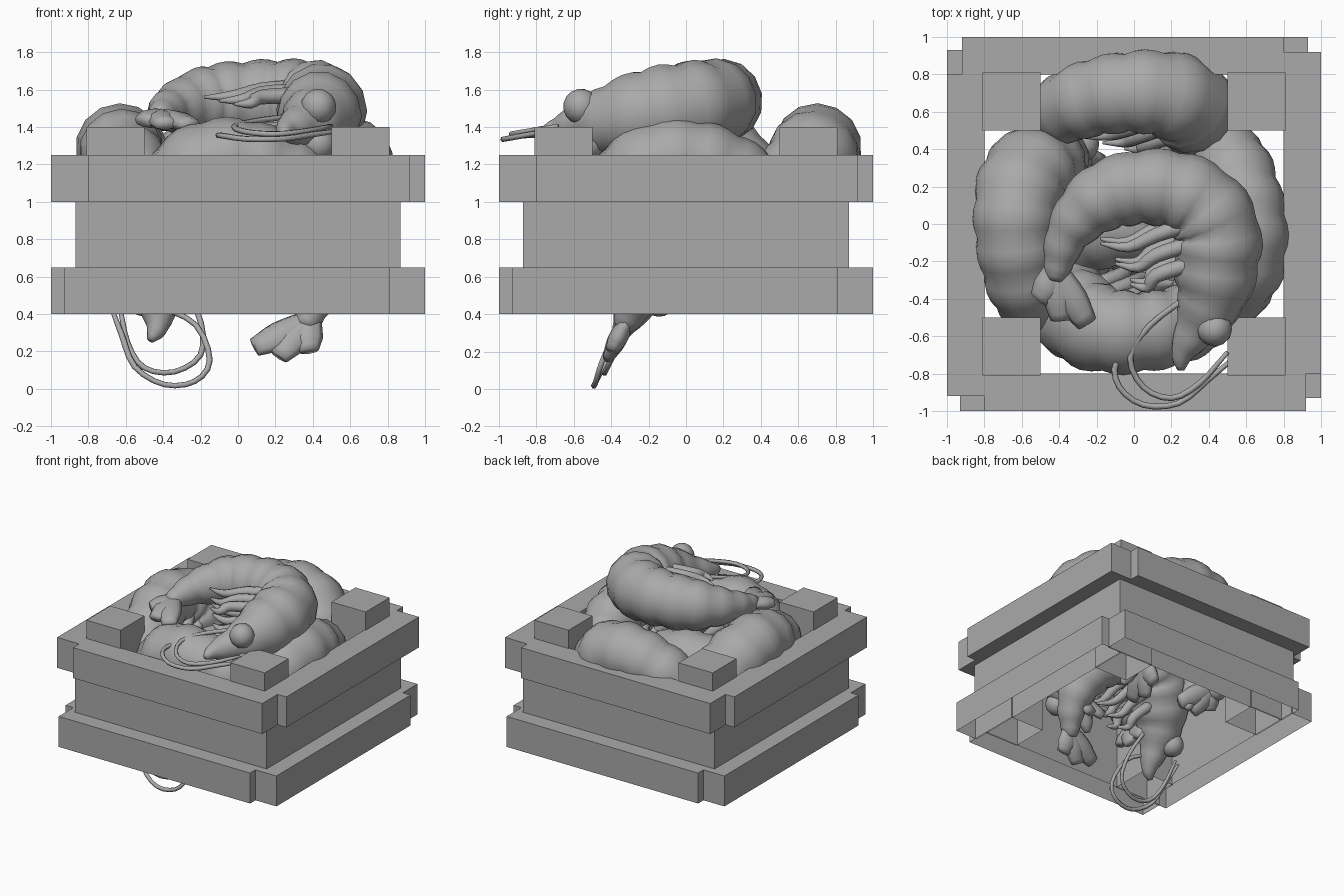
import bpy
import bmesh
import math
from mathutils import Vector, Matrix

cube = bpy.data.objects.get("Cube")
if cube:
    bpy.data.objects.remove(cube, do_unlink=True)

grey = bpy.data.materials.new("plain_grey")
grey.use_nodes = True
COLOR = (0.4, 0.4, 0.4, 1)
grey.diffuse_color = COLOR
grey.node_tree.nodes["Principled BSDF"].inputs["Base Color"].default_value = COLOR


def add_object(name, mesh):
    obj = bpy.data.objects.new(name, mesh)
    bpy.context.collection.objects.link(obj)
    return obj


def finish(bm, name, smooth):
    for f in bm.faces:
        f.smooth = smooth
    mesh = bpy.data.meshes.new(name)
    bm.to_mesh(mesh)
    bm.free()
    mesh.materials.append(grey)
    return mesh


def box(name, lo, hi, turn, open_base=False):
    lo, hi = Vector(lo), Vector(hi)
    bm = bmesh.new()
    bmesh.ops.create_cube(bm, size=1)
    if open_base:
        base = [f for f in bm.faces if f.normal.z < -0.5]
        bmesh.ops.delete(bm, geom=base, context="FACES_ONLY")
    bm.transform(Matrix.Rotation(math.radians(turn), 4, "Z")
                 @ Matrix.Translation((lo + hi) / 2)
                 @ Matrix.Diagonal((*(hi - lo), 1)))
    add_object(name, finish(bm, name, False))


def spline(points, steps):
    """Catmull-Rom samples through (x, y, z, radius) points."""
    p = [Vector(q) for q in points]
    p = [2 * p[0] - p[1]] + p + [2 * p[-1] - p[-2]]
    out = []
    for a, b, c, d in zip(p, p[1:], p[2:], p[3:]):
        for k in range(steps):
            t = k / steps
            out.append(0.5 * (2 * b + (c - a) * t + (2 * a - 5 * b + 4 * c - d) * t * t
                              + (3 * b - a - 3 * c + d) * t ** 3))
    return out + [p[-2]]


def tube(bm, points, sides=8, steps=3, height=1.0, ripple=0.0):
    """Tapered tube; height scales its section across the curl plane."""
    path = spline(points, steps)
    rings = []
    for i, s in enumerate(path):
        along = (path[min(i + 1, len(path) - 1)] - path[max(i - 1, 0)]).to_3d().normalized()
        side = Vector((0, 0, 1)).cross(along).normalized()
        up = along.cross(side)
        r = max(s.w, 0.004) * (1 + ripple * math.sin(math.pi * (i % steps) / steps))
        ring = []
        for k in range(sides):
            a = math.tau * k / sides
            ring.append(bm.verts.new(s.to_3d() + r * (math.cos(a) * side + height * math.sin(a) * up)))
        rings.append(ring)
    for a, b in zip(rings, rings[1:]):
        for k in range(sides):
            n = (k + 1) % sides
            bm.faces.new((a[k], a[n], b[n], b[k]))
    bm.faces.new(rings[0])
    bm.faces.new(rings[-1])
    bmesh.ops.recalc_face_normals(bm, faces=bm.faces)


# Crate: four identical sides, with the rails lapped like a pinwheel
for n, label in enumerate(("front", "left", "back", "right")):
    box(label + "_lower_rail", (-0.93, -1, 0.4), (0.81, -0.8, 0.65), 90 * n, True)
    box(label + "_panel", (-0.87, -0.87, 0.65), (0.81, -0.8, 1.0), 90 * n)
    box(label + "_upper_rail", (-0.8, -1, 1.0), (0.92, -0.8, 1.25), 90 * n)
    box(label + "_corner_post", (0.5, -0.81, 0.4), (0.81, -0.5, 1.4), 90 * n, True)

# Curled body, from beak to tail root
bm = bmesh.new()
tube(bm, [(0.25, -0.79, 0, 0.02), (0.26, -0.7, 0, 0.06), (0.33, -0.57, 0, 0.11),
          (0.41, -0.4, 0, 0.18), (0.44, -0.2, 0, 0.22), (0.44, -0.02, 0, 0.22),
          (0.35, 0.12, 0, 0.21), (0.2, 0.19, 0, 0.2), (0.03, 0.2, 0, 0.19),
          (-0.14, 0.16, 0, 0.18), (-0.27, 0.06, 0, 0.15), (-0.36, -0.07, 0, 0.11),
          (-0.4, -0.2, 0, 0.08), (-0.42, -0.3, 0, 0.05)], 14, 4, 1.05, 0.09)
body = finish(bm, "body", True)

# Broad fanned tail of overlapping lobes
bm = bmesh.new()
for tip in ((-0.51, -0.41), (-0.39, -0.52), (-0.25, -0.54)):
    mid = (Vector(tip) + Vector((-0.41, -0.28))) / 2
    tube(bm, [(-0.42, -0.24, 0, 0.06), (*mid, 0, 0.085), (*tip, 0, 0.055)], 8, 3, 0.6)
tail = finish(bm, "tail", True)

# Round eyes on both sides of the head
bm = bmesh.new()
for z in (-0.1, 0.1):
    bmesh.ops.create_uvsphere(bm, u_segments=12, v_segments=8, radius=0.095,
                              matrix=Matrix.Translation((0.43, -0.55, z)))
eyes = finish(bm, "eyes", True)

# Three pairs of bent legs inside the curl
bm = bmesh.new()
for z in (-0.1, 0.1):
    for i in range(3):
        y = -0.11 * i
        tube(bm, [(0.3, y + 0.02, z, 0.045), (0.12, y - 0.04, z, 0.04),
                  (-0.03 + 0.05 * i, y - 0.11, z * 0.8, 0.03),
                  (-0.18 + 0.08 * i, y - 0.09, z * 0.7, 0.008)])
legs = finish(bm, "legs", True)

# Two looping feelers
bm = bmesh.new()
tube(bm, [(0.27, -0.4, 0.02, 0.016), (0.08, -0.55, 0.02, 0.016), (-0.02, -0.72, 0.02, 0.016),
          (0.05, -0.88, 0.02, 0.016), (0.2, -0.94, 0.02, 0.016), (0.35, -0.86, 0.02, 0.016),
          (0.5, -0.69, 0.02, 0.012)], 6)
tube(bm, [(0.3, -0.6, -0.03, 0.016), (0.08, -0.6, -0.03, 0.016), (-0.09, -0.74, -0.02, 0.016),
          (-0.08, -0.88, 0, 0.016), (0.05, -0.98, 0, 0.016), (0.24, -0.97, 0, 0.016),
          (0.4, -0.84, 0, 0.016), (0.53, -0.73, 0, 0.012)], 6)
feelers = finish(bm, "feelers", True)

WHOLE = (body, tail, eyes, legs, feelers)
BURIED = (body, tail, eyes, legs)


def shrimp(name, parts, center, heading, lean, spin):
    """Place one shrimp by the middle of its curl."""
    turn = (Matrix.Rotation(math.radians(heading), 4, "Z")
            @ Matrix.Rotation(math.radians(lean), 4, "X")
            @ Matrix.Rotation(math.radians(spin), 4, "Z"))
    place = Matrix.Translation(center) @ turn @ Matrix.Translation((-0.1, 0.15, 0))
    for part in parts:
        add_object(name + "_" + part.name, part).matrix_world = place


shrimp("top_shrimp", WHOLE, (0.1, -0.15, 1.48), 0, 10, 0)
shrimp("back_shrimp", BURIED, (0.0, 0.55, 0.98), 0, 64, 22)
shrimp("left_shrimp", BURIED, (-0.48, -0.03, 0.98), 90, 64, 22)
shrimp("front_shrimp", BURIED, (0.0, -0.4, 0.92), 180, 60, 22)
shrimp("right_shrimp", BURIED, (0.42, 0.0, 0.92), -90, 60, 22)
shrimp("hanging_shrimp", WHOLE, (-0.01, -0.155, 0.68), 180, 117, 31)
